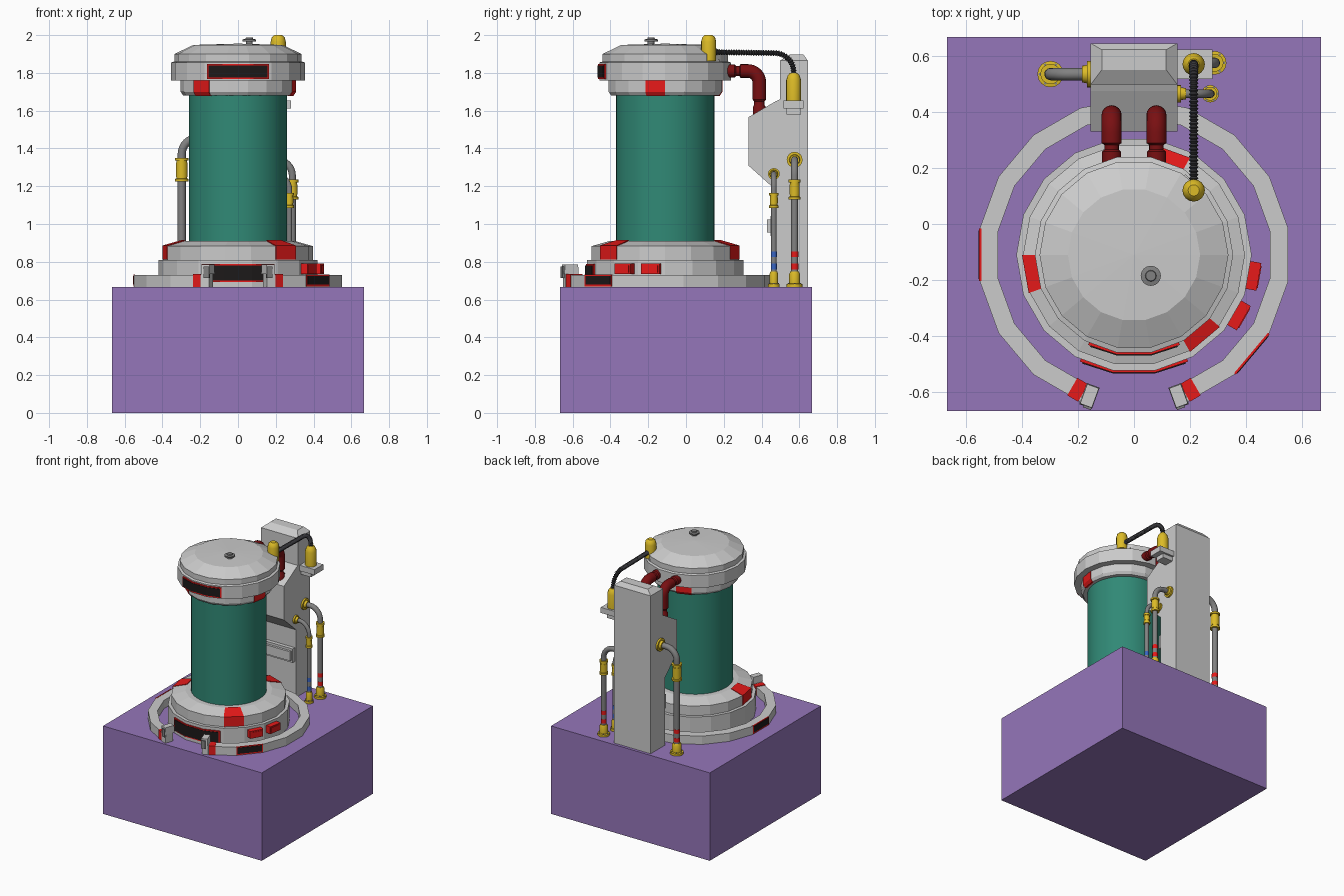
import bpy, bmesh
from math import sin, cos, pi, radians
from mathutils import Vector, Matrix

if "Cube" in bpy.data.objects:
    bpy.data.objects.remove(bpy.data.objects["Cube"])

COLORS = {
    "purple": (.30, .18, .49), "red": (.80, .01, .01), "dark_red": (.19, .005, .006),
    "teal": (.03, .25, .18), "yellow": (.72, .50, .02), "black": (.012, .01, .01),
    "charcoal": (.035, .035, .04), "blue": (.04, .13, .55), "steel": (.22, .22, .22),
}
MATS = {}
for key, rgb in COLORS.items():
    MATS[key] = bpy.data.materials.new(key)
    MATS[key].diffuse_color = (*rgb, 1)

G = .667            # top of the plinth
TY = -.11           # y of the tank axis
FACETS = range(0, 360, 20)


def finish(name, bm, color=None, smooth=False):
    bmesh.ops.remove_doubles(bm, verts=bm.verts, dist=1e-5)
    bmesh.ops.recalc_face_normals(bm, faces=bm.faces)
    me = bpy.data.meshes.new(name)
    bm.to_mesh(me)
    bm.free()
    if smooth:
        me.shade_smooth()
        me.set_sharp_from_angle(angle=radians(35))
    if color:
        me.materials.append(MATS[color])
    ob = bpy.data.objects.new(name, me)
    bpy.context.collection.objects.link(ob)
    return ob


def box(name, center, size, rot=0, color=None, taper=1):
    bm = bmesh.new()
    bmesh.ops.create_cube(bm, size=1)
    for v in bm.verts:
        if v.co.z > 0:
            v.co.x *= taper
            v.co.y *= taper
    m = Matrix.Translation(center) @ Matrix.Rotation(radians(rot), 4, 'Z') @ Matrix.Diagonal((*size, 1))
    bmesh.ops.transform(bm, matrix=m, verts=bm.verts)
    return finish(name, bm, color)


def spin(name, profile, center=(0, TY), angles=FACETS, full=True, color=None, smooth=False):
    """Turn a closed (radius, z) outline round a vertical axis."""
    bm = bmesh.new()
    rings = [[bm.verts.new((center[0] + r * cos(radians(a)), center[1] + r * sin(radians(a)), z))
              for r, z in profile] for a in angles]
    n = len(profile)
    for i in range(len(rings) - (0 if full else 1)):
        a, b = rings[i], rings[(i + 1) % len(rings)]
        for j in range(n):
            k = (j + 1) % n
            if profile[j][0] or profile[k][0]:
                bm.faces.new((a[j], a[k], b[k], b[j]))
    if not full:
        bm.faces.new(rings[0])
        bm.faces.new(rings[-1])
    return finish(name, bm, color, smooth)


def turned(name, center, profile, color, sides=16):
    """Small solid fitting from an outer profile."""
    prof = [(0, profile[0][1])] + profile + [(0, profile[-1][1])]
    return spin(name, prof, center, [360 * i / sides for i in range(sides)], True, color, True)


def sweep(name, pts, radii, normal, color=None, sides=14):
    """Tube along a planar path whose plane has the given normal."""
    bm = bmesh.new()
    pts, n = [Vector(p) for p in pts], Vector(normal)
    rings = []
    for i, p in enumerate(pts):
        t = (pts[min(i + 1, len(pts) - 1)] - pts[max(i - 1, 0)]).normalized()
        s = t.cross(n)
        r = radii[i] if isinstance(radii, list) else radii
        rings.append([bm.verts.new(p + r * (n * cos(2 * pi * j / sides) + s * sin(2 * pi * j / sides)))
                      for j in range(sides)])
    for a, b in zip(rings, rings[1:]):
        for j in range(sides):
            k = (j + 1) % sides
            bm.faces.new((a[j], a[k], b[k], b[j]))
    bm.faces.new(rings[0])
    bm.faces.new(rings[-1])
    return finish(name, bm, color, True)


def bend(corner, d0, d1, r, steps=8):
    """Quarter-circle fillet points at a right-angled corner."""
    c, d0, d1 = Vector(corner), Vector(d0), Vector(d1)
    return [c + r * (d0 * (1 - sin(t)) + d1 * (1 - cos(t)))
            for t in (pi / 2 * i / steps for i in range(steps + 1))]


def polar(angle, r, z, side=0):
    a = radians(angle)
    return (r * cos(a) - side * sin(a), TY + r * sin(a) + side * cos(a), z)


# Plinth
box("plinth", (0, 0, G / 2), (1.333, 1.333, G), color="purple")

# Tank with faceted foot and cap
spin("glass_tank", [(0, .88), (.26, .88), (.26, 1.70), (0, 1.70)],
     angles=[i * 7.5 for i in range(48)], color="teal", smooth=True)
spin("tank_foot", [(0, G), (.42, G), (.42, .81), (.396, .81), (.396, .883), (.30, .91), (0, .91)])
spin("tank_cap", [(0, 1.68), (.29, 1.68), (.304, 1.70), (.304, 1.76), (.354, 1.76), (.354, 1.855),
                  (.337, 1.86), (.337, 1.90), (.236, 1.948), (0, 1.955)])
for i in range(3):
    a = -60 + 120 * i
    spin("foot_mark", [(.38, .812), (.40, .812), (.40, .886), (.302, .914), (.29, .90)],
         angles=[a, a + 20], full=False, color="red")
    spin("cap_mark", [(.28, 1.678), (.293, 1.678), (.308, 1.70), (.308, 1.759), (.28, 1.759)],
         angles=[a + 40, a + 60], full=False, color="red")

# Wrapped display panels on foot and cap
for name, r, z0, z1 in (("foot_display", .42, .692, .788), ("cap_display", .354, 1.768, 1.846)):
    for part, out, m, spread, col in (("frame", .007, 0, 27, "red"), ("screen", .010, .008, 25.5, "black")):
        angles = [-90 - spread, -100, -80, -90 + spread]
        spin(name + "_" + part, [(r - .02, z0 + m), (r + out, z0 + m), (r + out, z1 - m), (r - .02, z1 - m)],
             angles=angles, full=False, color=col)

# Two push buttons on the foot
for a in (-10, -30):
    box("foot_button", polar(a, .43, .763), (.045, .10, .055), a, "red")
    box("foot_button_face", polar(a, .4535, .763), (.004, .08, .037), a, "red")

# Knob on the lid
turned("lid_knob", (.06, -.185), [(.018, 1.94), (.018, 1.965), (.036, 1.967), (.036, 1.977),
                                  (.02, 1.98), (.018, 1.988)], "steel")

# Open guard ring, its end clamps and side panels
spin("guard_ring", [(.492, G), (.558, G), (.558, .73), (.492, .73)],
     angles=range(-70, 251, 20), full=False)
for s in (1, -1):
    def mir(p):
        return (p[0] * s, p[1], p[2])
    def turn(a):
        return a if s > 0 else 180 - a
    box("ring_end_mark", mir(polar(-60, .5175, .70, -.067)), (.072, .045, .068), turn(-60), "red")
    box("ring_clamp_base", mir(polar(-72, .53, .70)), (.065, .045, .068), turn(-70))
    box("ring_clamp_head", mir(polar(-72.5, .528, .76)), (.08, .048, .052), turn(-70), taper=.92)
    box("ring_clamp_catch", mir(polar(-73, .565, .745)), (.018, .03, .06), turn(-70), "steel")
for a in (-40, 180):
    box("ring_panel_frame", polar(a, .549, .701), (.008, .188, .062), a, "red")
    box("ring_panel_screen", polar(a, .5515, .703), (.008, .172, .046), a, "black")

# Service column: side outline extruded across x, with hipped top
outline = [(.475, G), (.475, 1.18), (.33, 1.31), (.33, 1.565), (.475, 1.65), (.497, 1.66),
           (.497, 1.865), (.645, 1.865), (.645, G)]
bm = bmesh.new()
left, right = [[bm.verts.new((x, y, z)) for y, z in outline] for x in (-.155, .155)]
bm.faces.new(left)
bm.faces.new(right)
for i in range(len(outline)):
    k = (i + 1) % len(outline)
    bm.faces.new((left[i], left[k], right[k], right[i]))
finish("service_column", bm)
bm = bmesh.new()
low = [bm.verts.new((x, y, 1.865)) for x, y in ((-.155, .497), (.155, .497), (.155, .645), (-.155, .645))]
top = [bm.verts.new((x, y, 1.897)) for x, y in ((-.115, .55), (.115, .55), (.115, .622), (-.115, .622))]
bm.faces.new(low)
bm.faces.new(top)
for i in range(4):
    k = (i + 1) % 4
    bm.faces.new((low[i], low[k], top[k], top[i]))
finish("column_hipped_top", bm)
box("column_front_box", (0, .46, .99), (.27, .06, .07))
box("column_front_box_lip", (0, .467, .99), (.29, .04, .105))

# Red hoses from cap to column shoulder
for x in (-.08, .08):
    arc = bend((x, .388, 1.81), (0, -1, 0), (0, 0, -1), .06)
    pts = [(x, y, 1.81) for y in (.20, .258, .265, .282, .289, .30)] + arc \
        + [(x, .388, z) for z in (1.66, 1.648, 1.63, 1.62, 1.57)]
    sweep("red_hose", pts, [.034, .034, .026, .026, .036, .036] + [.036] * 9
          + [.036, .027, .027, .034, .034], (1, 0, 0), "dark_red", 16)

# Cable plugs, brackets and ribbed cable
CX = .213
box("cap_plug_bracket", (.18, .11, 1.84), (.10, .09, .06), 45)
turned("cap_plug", (CX, .12), [(.04, 1.862), (.04, 1.965), (.034, 1.988), (.02, 2.0)], "yellow")
box("column_plug_bracket", (.215, .57, 1.633), (.13, .105, .042))
box("column_plug_bracket_foot", (.19, .57, 1.597), (.10, .075, .035))
turned("column_plug", (CX, .57), [(.04, 1.65), (.04, 1.76), (.032, 1.785), (.02, 1.80)], "yellow")
path = [Vector((CX, .13, 1.91))] + bend((CX, .57, 1.905), (0, -1, 0), (0, 0, -1), .10, 12) \
    + [Vector((CX, .57, 1.79))]
fine = []
for p, q in zip(path, path[1:]):
    n = max(1, round((q - p).length / .0065))
    fine += [p.lerp(q, i / n) for i in range(n)]
sweep("ribbed_cable", fine, [.017 if i % 2 else .011 for i in range(len(fine))], (1, 0, 0), "charcoal", 10)

# Side pipes: x, y, height of the bend, tube radius, coupling z range, flange radius, band colour
PIPES = [("left_pipe", -.298, .535, 1.455, .022, 1.225, 1.35, .047, "red"),
         ("right_rear_pipe", .288, .575, 1.34, .019, 1.13, 1.235, .042, "red"),
         ("right_front_pipe", .272, .465, 1.265, .015, 1.085, 1.165, .031, "blue")]
for name, x, y, zt, r, c0, c1, fr, col in PIPES:
    s = 1 if x > 0 else -1
    pts = [(x, y, G)] + bend((x, y, zt), (0, 0, -1), (-s, 0, 0), .085) + [(s * .14, y, zt)]
    sweep(name, pts, r, (0, 1, 0), "steel")
    turned(name + "_foot_flange", (x, y), [(fr, G), (fr, G + .016), (r * 1.5, G + .018),
                                           (r * 1.5, .735), (r * 1.2, .748)], "yellow")
    for i in range(6):
        a = i * pi / 3
        turned(name + "_bolt", (x + fr * .82 * cos(a), y + fr * .82 * sin(a)),
               [(.005, G + .01), (.005, G + .021)], "steel", 6)
    R = r * 1.65
    turned(name + "_coupling", (x, y), [(R, c0), (R, c0 + .014), (r * 1.3, c0 + .015), (r * 1.3, c1 - .015),
                                        (R, c1 - .014), (R, c1)], "yellow")
    turned(name + "_coupling_sleeve", (x, y), [(r * 1.42, c0 + .025), (r * 1.42, c1 - .025)], "yellow")
    for z in (.76, .825):
        turned(name + "_band", (x, y), [(r * 1.06, z), (r * 1.06, z + .03)], col)
    xs = (.15, .168, .168, .185)
    sweep(name + "_wall_flange", [(s * v, y, zt) for v in xs], [fr, fr, r * 1.5, r * 1.35],
          (0, 1, 0), "yellow", 16)

for m in bpy.data.materials:
    if m.users and not m.is_grease_pencil:
        m.use_nodes = True
        m.node_tree.nodes["Principled BSDF"].inputs["Base Color"].default_value = m.diffuse_color
